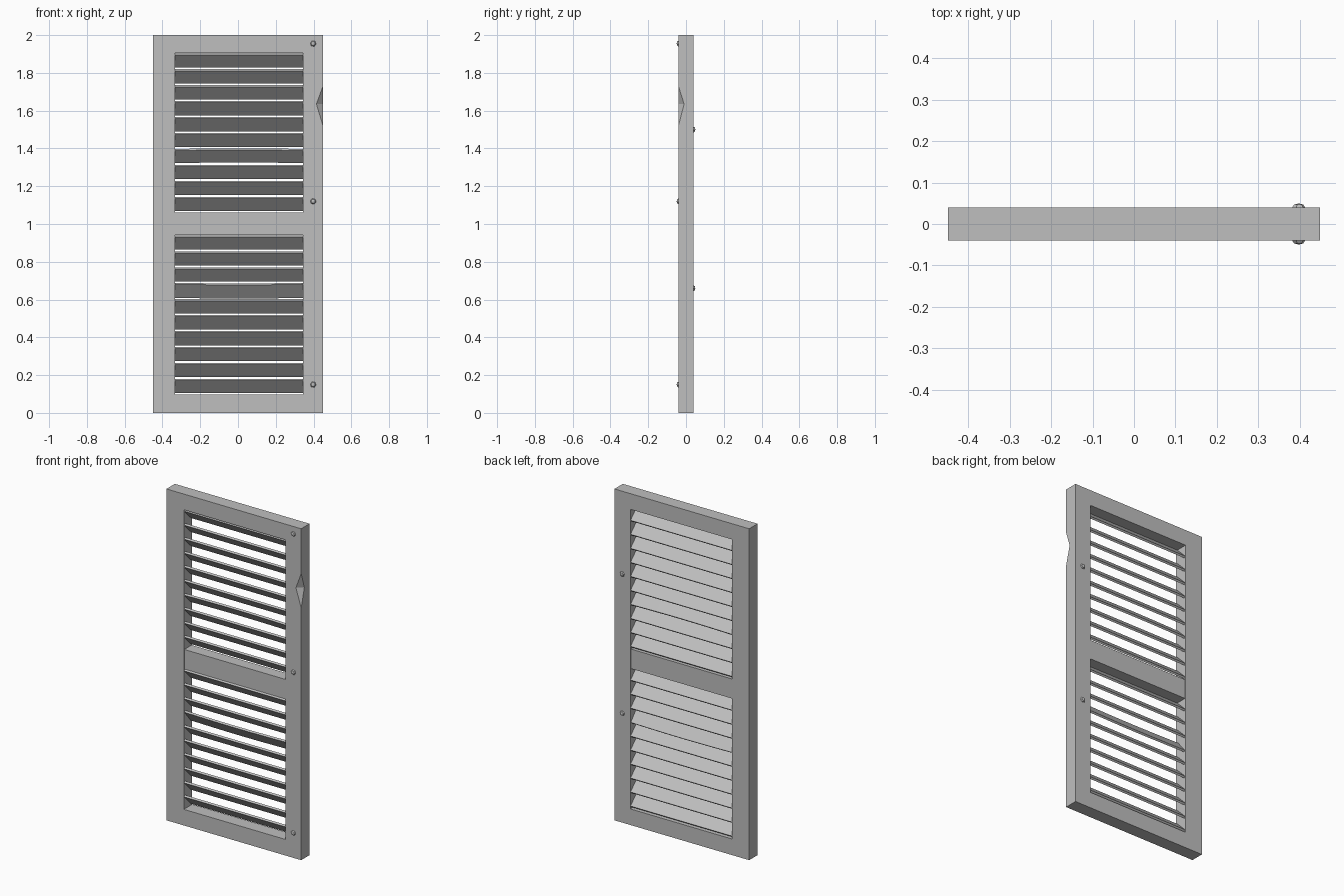
import bpy, bmesh, math
from mathutils import Vector, Matrix

if "Cube" in bpy.data.objects:
    bpy.data.objects.remove(bpy.data.objects["Cube"], do_unlink=True)

GREY = (0.52, 0.52, 0.52, 1)
paint = bpy.data.materials.new("plain_grey")
paint.use_nodes = True
paint.diffuse_color = GREY
paint.node_tree.nodes["Principled BSDF"].inputs["Base Color"].default_value = GREY

LEFT, RIGHT = -0.334, 0.344      # opening sides
BOTTOM, TOP = 0.097, 1.905       # opening ends
HALF = 0.04                      # half thickness of the frame


def finish(bm, name):
    bmesh.ops.recalc_face_normals(bm, faces=bm.faces)
    mesh = bpy.data.meshes.new(name)
    bm.to_mesh(mesh)
    bm.free()
    mesh.materials.append(paint)
    obj = bpy.data.objects.new(name, mesh)
    bpy.context.collection.objects.link(obj)
    return obj


def box(name, x0, x1, y0, y1, z0, z1):
    bm = bmesh.new()
    size = Matrix.Diagonal((x1 - x0, y1 - y0, z1 - z0, 1))
    place = Matrix.Translation(((x0 + x1) / 2, (y0 + y1) / 2, (z0 + z1) / 2))
    bmesh.ops.create_cube(bm, size=1, matrix=place @ size)
    return finish(bm, name)


# Outer frame: a rectangular ring with thickness
def make_frame():
    bm = bmesh.new()

    def ring(x0, x1, z0, z1, y):
        return [bm.verts.new((x, y, z)) for x, z in
                ((x0, z0), (x1, z0), (x1, z1), (x0, z1))]

    rings = [ring(-0.45, 0.45, 0, 2, -HALF), ring(LEFT, RIGHT, BOTTOM, TOP, -HALF),
             ring(LEFT, RIGHT, BOTTOM, TOP, HALF), ring(-0.45, 0.45, 0, 2, HALF)]
    for k, a in enumerate(rings):
        b = rings[(k + 1) % 4]
        for i in range(4):
            j = (i + 1) % 4
            bm.faces.new((a[i], a[j], b[j], b[i]))
    return finish(bm, "frame")


frame = make_frame()

# Finger notch cut out of the front corner of one stile
p, q = Vector((0.415, -HALF, 1.635)), Vector((0.45, -0.01, 1.635))
mid = (p + q) / 2
corners = [p - (q - p), q + (q - p)]
corners += [mid + 2 * (Vector((0.45, -HALF, z)) - mid) for z in (1.73, 1.52)]
bm = bmesh.new()
bmesh.ops.convex_hull(bm, input=[bm.verts.new(c) for c in corners])
cutter = finish(bm, "notch_cutter")
cutter.hide_render = True
cutter.hide_viewport = True
cut = frame.modifiers.new("notch", "BOOLEAN")
cut.operation = "DIFFERENCE"
cut.solver = "EXACT"
cut.object = cutter

# Middle rail, slightly recessed
box("middle_rail", LEFT, RIGHT, -0.035, 0.035, 0.942, 1.06)


# Slat: tilted board, front edge high, optionally bowed along its length
def slat(name, z, tilt=45, bow=0.0):
    length, thick, steps = 0.094, 0.012, 8 if bow else 1
    along = Vector((0, -math.cos(math.radians(tilt)), math.sin(math.radians(tilt))))
    across = Vector((0, along.z, -along.y))
    bm = bmesh.new()
    loops = []
    for s in range(steps + 1):
        t = s / steps
        centre = Vector((LEFT + (RIGHT - LEFT) * t, 0, z + bow * math.sin(math.pi * t)))
        loops.append([bm.verts.new(centre + along * length * a + across * thick * b)
                      for a, b in ((-.5, -.5), (.5, -.5), (.5, .5), (-.5, .5))])
    for a, b in zip(loops, loops[1:]):
        for i in range(4):
            j = (i + 1) % 4
            bm.faces.new((a[i], a[j], b[j], b[i]))
    bm.faces.new(loops[0])
    bm.faces.new(loops[-1])
    finish(bm, name)


PITCH = 0.0845
for i in range(10):
    slat(f"upper_slat_{i + 1}", 1.8665 - i * PITCH, bow=0.004 if i == 6 else 0)
    slat(f"lower_slat_{i + 1}", 0.9025 - i * PITCH, tilt=50 if i == 3 else 45,
         bow=-0.004 if i == 3 else 0)


# Domed screw heads along one stile, front and back
def screw(name, y, z):
    bm = bmesh.new()
    shape = Matrix.Translation((0.398, y, z)) @ Matrix.Rotation(math.radians(90), 4, "X") \
        @ Matrix.Rotation(math.radians(20), 4, "Z") @ Matrix.Diagonal((1, 1, 0.6, 1))
    bmesh.ops.create_uvsphere(bm, u_segments=6, v_segments=4, radius=0.016, matrix=shape)
    finish(bm, name)


for z in (0.15, 1.12, 1.955):
    screw("front_screw", -HALF, z)
for z in (0.66, 1.5):
    screw("back_screw", HALF, z)
